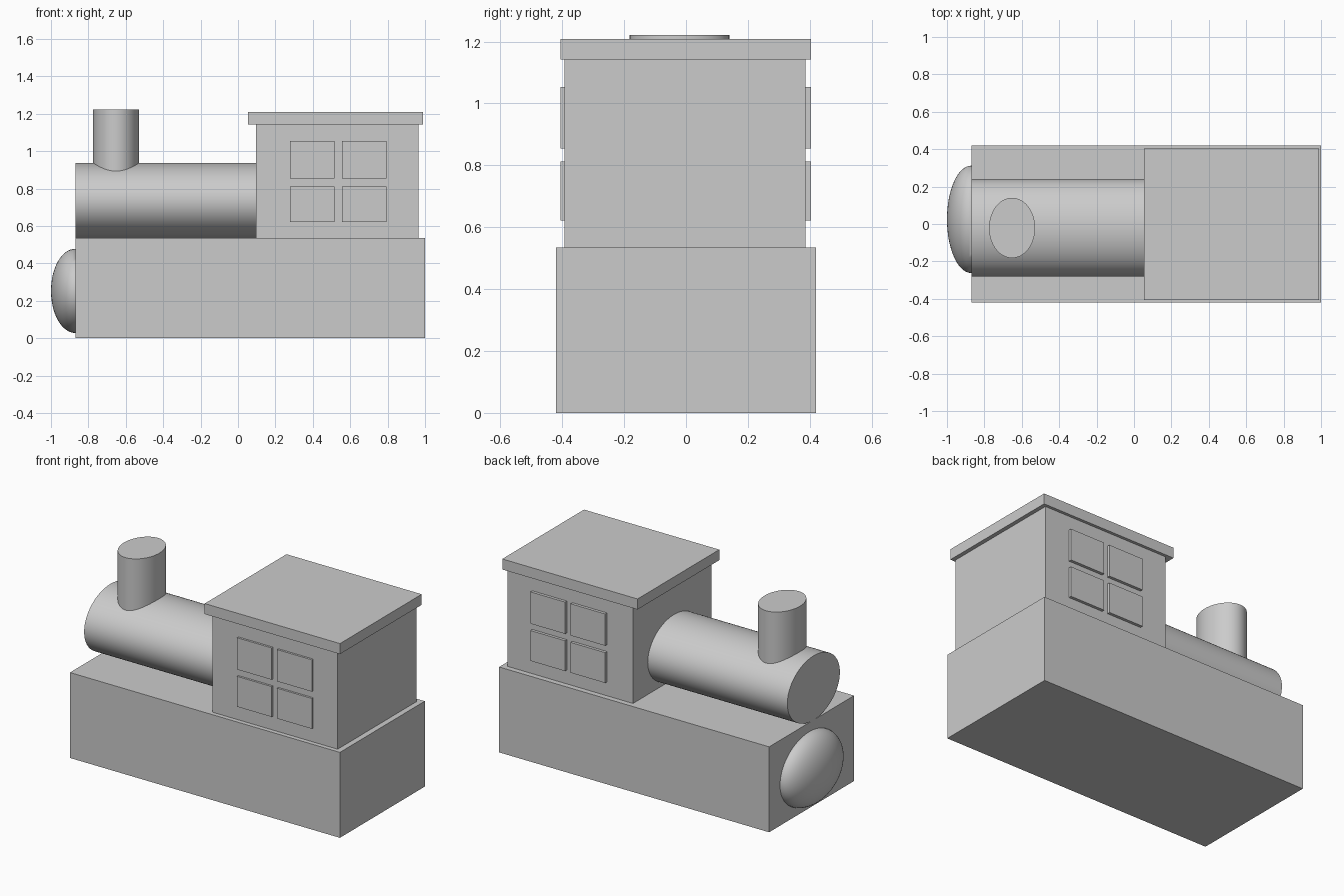
import bpy, bmesh, math
from mathutils import Matrix, Vector

if "Cube" in bpy.data.objects:
    bpy.data.objects.remove(bpy.data.objects["Cube"])

grey = bpy.data.materials.new("plain_grey")
grey.diffuse_color = (0.6, 0.6, 0.6, 1)
grey.use_nodes = True
grey.node_tree.nodes["Principled BSDF"].inputs["Base Color"].default_value = grey.diffuse_color


def finish(name, bm, smooth=False):
    """Turn a bmesh into a named, coloured object."""
    bmesh.ops.recalc_face_normals(bm, faces=bm.faces)
    mesh = bpy.data.meshes.new(name)
    bm.to_mesh(mesh)
    bm.free()
    mesh.materials.append(grey)
    obj = bpy.data.objects.new(name, mesh)
    bpy.context.collection.objects.link(obj)
    if smooth:
        bpy.ops.object.select_all(action='DESELECT')
        bpy.context.view_layer.objects.active = obj
        obj.select_set(True)
        bpy.ops.object.shade_smooth_by_angle(angle=math.radians(35))
    return obj


def placed(lo, hi):
    """Matrix that fits a unit shape between two corners."""
    lo, hi = Vector(lo), Vector(hi)
    return Matrix.Translation((lo + hi) / 2) @ Matrix.Diagonal((*(hi - lo), 1))


def box(name, lo, hi):
    bm = bmesh.new()
    bmesh.ops.create_cube(bm, size=1, matrix=placed(lo, hi))
    return finish(name, bm)


def cylinder(name, lo, hi, along_x=False):
    turn = Matrix.Rotation(math.pi / 2, 4, 'Y') if along_x else Matrix()
    bm = bmesh.new()
    bmesh.ops.create_cone(bm, cap_ends=True, segments=96, radius1=0.5,
                          radius2=0.5, depth=1, matrix=placed(lo, hi) @ turn)
    return finish(name, bm, True)


# Chassis, cab and overhanging roof
box("chassis", (-0.87, -0.42, 0), (1.0, 0.42, 0.535))
box("cab", (0.097, -0.392, 0.535), (0.965, 0.386, 1.142))
box("roof", (0.053, -0.405, 1.142), (0.99, 0.404, 1.208))

# Oval boiler and chimney
cylinder("boiler", (-0.87, -0.28, 0.535), (0.11, 0.24, 0.937), along_x=True)
cylinder("chimney", (-0.775, -0.182, 0.87), (-0.529, 0.14, 1.222))

# Domed nose: half an ellipsoid set on the chassis front
bm = bmesh.new()
bmesh.ops.create_uvsphere(bm, u_segments=64, v_segments=32, radius=0.5,
                          matrix=Matrix.Rotation(math.pi / 2, 4, 'Y'))
bmesh.ops.bisect_plane(bm, geom=bm.verts[:] + bm.edges[:] + bm.faces[:],
                       plane_co=(0, 0, 0), plane_no=(1, 0, 0), clear_outer=True)
bm.transform(placed((-1.0, -0.262, 0.028), (-0.74, 0.312, 0.478)))
finish("nose_dome", bm, True)

# Four raised window panes on each side of the cab
for side, y0, y1 in (("front", -0.405, -0.39), ("back", 0.384, 0.404)):
    for col, x0 in (("left", 0.277), ("right", 0.555)):
        for row, z0, z1 in (("lower", 0.622, 0.812), ("upper", 0.855, 1.054)):
            box(f"{side}_{row}_{col}_window", (x0, y0, z0), (x0 + 0.24, y1, z1))
